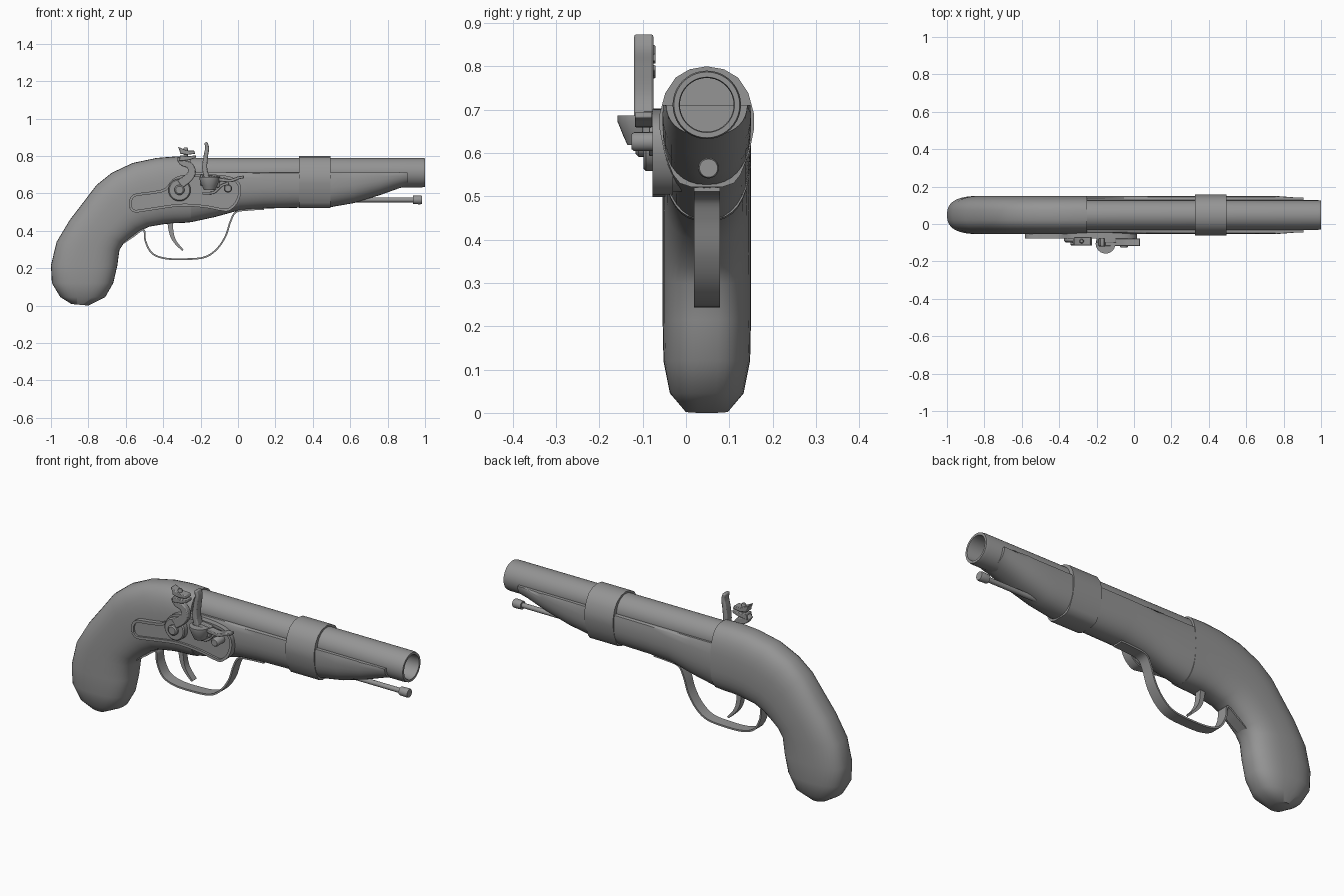
import bpy, bmesh, math
from mathutils import Vector, Matrix

if "Cube" in bpy.data.objects:
    bpy.data.objects.remove(bpy.data.objects["Cube"], do_unlink=True)

MID = 0.048            # centre plane of stock and barrel
BORE_Z = 0.711         # barrel axis height

grey = bpy.data.materials.new("dull grey")
grey.use_nodes = True
grey.diffuse_color = (0.3, 0.3, 0.3, 1)
grey.node_tree.nodes["Principled BSDF"].inputs["Base Color"].default_value = (0.3, 0.3, 0.3, 1)


def finish(name, bm, angle=40, bevel=0):
    bmesh.ops.recalc_face_normals(bm, faces=bm.faces)
    mesh = bpy.data.meshes.new(name)
    bm.to_mesh(mesh)
    bm.free()
    mesh.materials.append(grey)
    ob = bpy.data.objects.new(name, mesh)
    bpy.context.collection.objects.link(ob)
    if bevel:
        mod = ob.modifiers.new("soft edges", 'BEVEL')
        mod.width, mod.segments = bevel, 2
    bpy.ops.object.select_all(action='DESELECT')
    ob.select_set(True)
    bpy.context.view_layer.objects.active = ob
    bpy.ops.object.shade_smooth_by_angle(angle=math.radians(angle))
    return ob


def loft(name, rings, cap=True, **kw):
    """Skin a list of equal rings of points."""
    bm = bmesh.new()
    loops = [[bm.verts.new(p) for p in ring] for ring in rings]
    n = len(loops[0])
    for a, b in zip(loops, loops[1:]):
        for i in range(n):
            j = (i + 1) % n
            bm.faces.new((a[i], a[j], b[j], b[i]))
    if cap:
        bm.faces.new(loops[0])
        bm.faces.new(loops[-1])
    return finish(name, bm, **kw)


def smooth_path(points, steps=5):
    """Catmull-Rom curve through the points."""
    p = [Vector(q) for q in points]
    p = [2 * p[0] - p[1]] + p + [2 * p[-1] - p[-2]]
    out = []
    for a, b, c, d in zip(p, p[1:], p[2:], p[3:]):
        for k in range(steps):
            t = k / steps
            out.append(0.5 * (2 * b + (c - a) * t + (2 * a - 5 * b + 4 * c - d) * t ** 2
                              + (3 * b - a - 3 * c + d) * t ** 3))
    return out + [p[-2]]


def prism(name, outline, y0, y1, **kw):
    return loft(name, [[(x, y, z) for x, z in outline] for y in (y0, y1)], **kw)


def strip(name, path, y0, y1, thick0, thick1=None, **kw):
    """Flat bar following a path in the xz plane, thickness running from thick0 to thick1."""
    pts = smooth_path(path)
    thick1 = thick0 if thick1 is None else thick1
    rings = []
    for i, p in enumerate(pts):
        d = (pts[min(i + 1, len(pts) - 1)] - pts[max(i - 1, 0)]).normalized()
        side = Vector((-d.y, d.x)) * (thick0 + (thick1 - thick0) * i / (len(pts) - 1)) / 2
        a, b = p + side, p - side
        rings.append([(a.x, y0, a.y), (a.x, y1, a.y), (b.x, y1, b.y), (b.x, y0, b.y)])
    return loft(name, rings, **kw)


def turned(name, axis, centre, profile, segs=32, **kw):
    """Lathe a (distance along axis, radius) profile about the x, y or z axis."""
    rings = []
    for d, r in profile:
        ring = []
        for k in range(segs):
            a = 2 * math.pi * k / segs
            u, v = r * math.cos(a), r * math.sin(a)
            offset = {'x': (d, u, v), 'y': (u, d, v), 'z': (u, v, d)}[axis]
            ring.append(Vector(centre) + Vector(offset))
        rings.append(ring)
    return loft(name, rings, **kw)


# --- Stock: back point, front point, half width, roundness exponent
grip = [(-.89, .008, -.80, .0, .05), (-.95, .045, -.71, .045, .085), (-.995, .12, -.667, .12, .1),
        (-1.0, .215, -.645, .215, .102), (-.97, .34, -.634, .297, .102), (-.90, .457, -.61, .334, .102),
        (-.826, .553, -.57, .366, .102), (-.757, .644, -.527, .398, .102), (-.676, .709, -.473, .422, .102),
        (-.564, .762, -.39, .436, .102), (-.436, .789, -.334, .441, .102), (-.334, .797, -.29, .442, .102),
        (-.25, .795, -.25, .446, .102)]
fore = [(-.25, .446), (-.125, .473), (.01, .51), (.14, .519), (.5, .527), (.62, .548),
        (.757, .59), (.864, .628), (.905, .64)]


def section(x0, z0, x1, z1, half, power, top=9):
    ring = []
    for k in range(36):
        a = 2 * math.pi * k / 36
        c, s = math.cos(a), math.sin(a)
        w = math.copysign(abs(c) ** (2 / power), c) * half
        t = 0.5 + 0.5 * math.copysign(abs(s) ** (2 / power), s)
        ring.append((x1 + (x0 - x1) * t, MID + w, min(z1 + (z0 - z1) * t, top)))
    return ring


rings = [section(*g, 2.6) for g in grip]
rings += [section(x, .79, x, z, .102 if x < .8 else .094, 2.3, BORE_Z) for x, z in fore]
loft("stock", rings, angle=45)

# --- Barrel with open bore
turned("barrel", 'x', (0, MID, BORE_Z),
       [(-.27, .079), (.985, .079), (1.0, .076), (1.0, .064), (.99, .062), (.4, .062)], segs=40)

# --- Barrel band, mirrored half outline
half = [(0, .80), (.04, .793), (.072, .774), (.096, .738), (.109, .69), (.109, .655),
        (.098, .60), (.078, .55), (.062, .53), (.035, .521)]
outline = half + [(-y, z) for y, z in reversed(half[1:])]
loft("barrel_band", [[(x, MID + y, z) for y, z in outline] for x in (.325, .495)])

# --- Ramrod under the barrel
turned("ramrod", 'x', (0, MID + .004, .565),
       [(.5, .013), (.935, .013), (.935, .022), (.975, .024), (.985, .021)], segs=20)

# --- Trigger guard and trigger
strip("trigger_guard", [(-.62, .33), (-.56, .37), (-.505, .405), (-.495, .345), (-.46, .28), (-.39, .252),
                        (-.285, .248), (-.18, .258), (-.115, .30), (-.067, .37), (-.04, .45),
                        (-.01, .50), (.06, .512), (.14, .516)], .018, .078, .009, angle=50)
strip("trigger", [(-.365, .46), (-.355, .385), (-.335, .34), (-.295, .295)], .03, .066, .03, .01, angle=50)

# --- Lock plate with raised rim
plate = [(-.575, .525), (-.575, .56), (-.55, .59), (-.47, .602), (-.39, .62), (-.33, .68), (-.23, .695),
         (-.07, .688), (-.005, .66), (.01, .61), (-.01, .55), (-.05, .514), (-.09, .514),
         (-.18, .53), (-.31, .537), (-.47, .515), (-.55, .505)]
closed = [tuple(p) for p in smooth_path(plate + plate[:1], 4)][:-1]
prism("lock_plate", closed, -.066, .0)
strip("lock_plate_rim", plate + plate[:1], -.077, -.03, .014, angle=50)

# --- Cock: hub, swan neck, jaws and clamp screw
turned("cock_hub", 'y', (-.313, 0, .618), [(-.05, .06), (-.092, .06), (-.098, .054)])
turned("cock_screw", 'y', (-.313, 0, .618), [(-.08, .027), (-.11, .027), (-.116, .02)], segs=20)
strip("cock_neck", [(-.31, .65), (-.268, .68), (-.246, .715), (-.26, .75), (-.295, .762), (-.318, .79)],
      -.105, -.075, .05, .028, bevel=.005, angle=50)
prism("lower_jaw", [(-.315, .772), (-.26, .778), (-.225, .79), (-.225, .803), (-.27, .798), (-.31, .803)],
      -.115, -.07, bevel=.003)
prism("upper_jaw", [(-.31, .812), (-.27, .806), (-.228, .812), (-.235, .828), (-.28, .83), (-.322, .85),
                    (-.312, .828)], -.115, -.07, bevel=.003)
turned("jaw_screw", 'z', (-.28, -.092, 0), [(.775, .012), (.838, .012), (.846, .008)], segs=12)

# --- Flash pan
turned("flash_pan", 'z', (-.152, -.105, 0), [(.618, .03), (.64, .04), (.672, .053), (.686, .053)], segs=24)
prism("pan_bridge", [(-.20, .64), (-.10, .63), (-.095, .69), (-.20, .70)], -.1, -.05, bevel=.004)

# --- Frizzen with its foot, spring and pivot
strip("frizzen", [(-.165, .675), (-.178, .735), (-.172, .80), (-.165, .84), (-.172, .873)],
      -.12, -.075, .03, .018, bevel=.006, angle=50)
strip("frizzen_foot", [(-.19, .685), (-.1, .674), (-.04, .668), (.0, .682), (.032, .688)],
      -.118, -.078, .02, .014, bevel=.003, angle=50)
strip("frizzen_spring", [(-.19, .60), (-.13, .605), (-.09, .64), (-.05, .655)],
      -.085, -.055, .014, bevel=.002, angle=50)
turned("frizzen_pivot", 'y', (-.054, 0, .626), [(-.05, .022), (-.12, .022), (-.126, .017)], segs=20)
